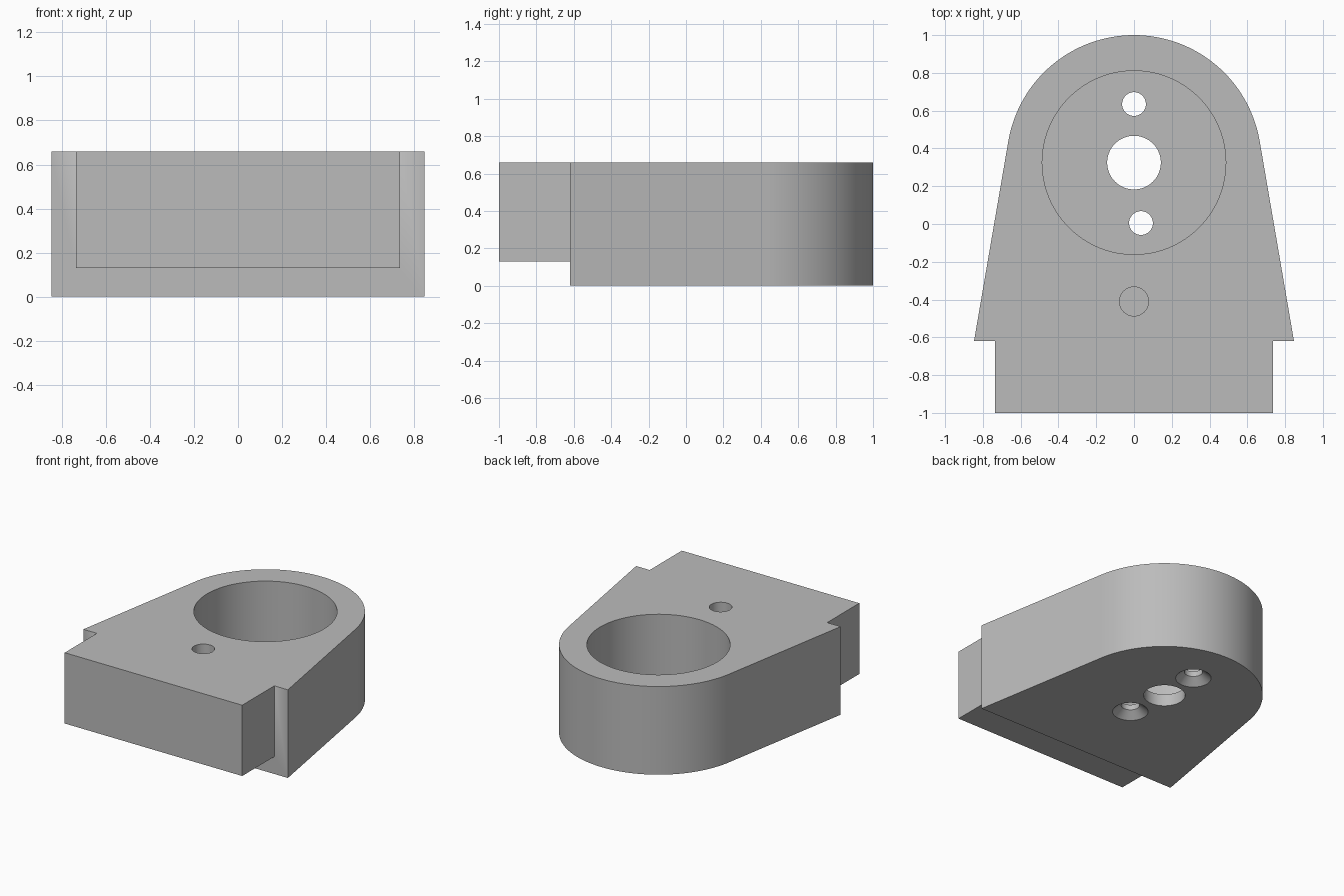
import bpy, bmesh
from math import sin, cos, pi, radians

cube = bpy.data.objects.get("Cube")
if cube:
    bpy.data.objects.remove(cube, do_unlink=True)

HEIGHT = 0.66
CENTRE_Y = 0.325
SHOULDER_Y = -0.62

grey = bpy.data.materials.new("plain grey")
grey.use_nodes = True
colour = (0.5, 0.5, 0.5, 1)
grey.diffuse_color = colour
grey.node_tree.nodes["Principled BSDF"].inputs["Base Color"].default_value = colour


def finish(name, bm):
    bmesh.ops.recalc_face_normals(bm, faces=bm.faces)
    mesh = bpy.data.meshes.new(name)
    bm.to_mesh(mesh)
    bm.free()
    mesh.materials.append(grey)
    obj = bpy.data.objects.new(name, mesh)
    bpy.context.collection.objects.link(obj)
    return obj


def prism(name, outline, z0, z1):
    """Extrude a flat outline from z0 to z1."""
    bm = bmesh.new()
    face = bm.faces.new([bm.verts.new((x, y, z0)) for x, y in outline])
    top = bmesh.ops.extrude_face_region(bm, geom=[face])["geom"]
    verts = [v for v in top if isinstance(v, bmesh.types.BMVert)]
    bmesh.ops.translate(bm, verts=verts, vec=(0, 0, z1 - z0))
    return finish(name, bm)


def turned(name, x, y, profile, sides):
    """Closed solid turned about a vertical axis from (radius, z) points."""
    bm = bmesh.new()
    rings = [[bm.verts.new((x + r * cos(2 * pi * i / sides),
                            y + r * sin(2 * pi * i / sides), z))
              for i in range(sides)] for r, z in profile]
    for low, high in zip(rings, rings[1:]):
        for i in range(sides):
            j = (i + 1) % sides
            bm.faces.new((low[i], low[j], high[j], high[i]))
    bm.faces.new(rings[0])
    bm.faces.new(rings[-1])
    return finish(name, bm)


def combine(body, tool, operation):
    tool.hide_render = True
    bpy.context.view_layer.objects.active = body
    mod = body.modifiers.new(tool.name, 'BOOLEAN')
    mod.operation = operation
    mod.solver = 'EXACT'
    mod.object = tool
    bpy.ops.object.modifier_apply(modifier=mod.name)
    bpy.data.objects.remove(tool, do_unlink=True)


# Tapered body with a rounded back, tangent to the straight sides
TANGENT, STEPS = 9.6, 64
outline = [(-0.847, SHOULDER_Y), (0.847, SHOULDER_Y)]
for i in range(STEPS + 1):
    a = radians(TANGENT + (180 - 2 * TANGENT) * i / STEPS)
    outline.append((0.675 * cos(a), CENTRE_Y + 0.675 * sin(a)))
body = prism("mount_block", outline, 0, HEIGHT)

# Raised tongue at the front
tongue = prism("tongue", [(-0.735, -1), (0.735, -1), (0.735, -0.55), (-0.735, -0.55)],
               0.13, HEIGHT)
combine(body, tongue, 'UNION')

# Large bore stepping down to the centre hole
bore = [(0.142, -0.1), (0.142, 0.09), (0.486, 0.09), (0.486, 0.8)]
combine(body, turned("bore_cutter", 0, CENTRE_Y, bore, 96), 'DIFFERENCE')

# Screw holes countersunk from below
screw = [(0.134, -0.01), (0.063, 0.05), (0.063, 0.3)]
for x, y in ((0, 0.635), (0.037, 0.005)):
    combine(body, turned("screw_cutter", x, y, screw, 48), 'DIFFERENCE')

# Blind pin hole in the top
pin = [(0.077, 0.26), (0.077, 0.8)]
combine(body, turned("pin_cutter", 0, -0.41, pin, 48), 'DIFFERENCE')

# Smooth curved walls, sharp edges
bpy.ops.object.select_all(action='DESELECT')
body.select_set(True)
bpy.context.view_layer.objects.active = body
bpy.ops.object.shade_smooth_by_angle(angle=radians(30))
